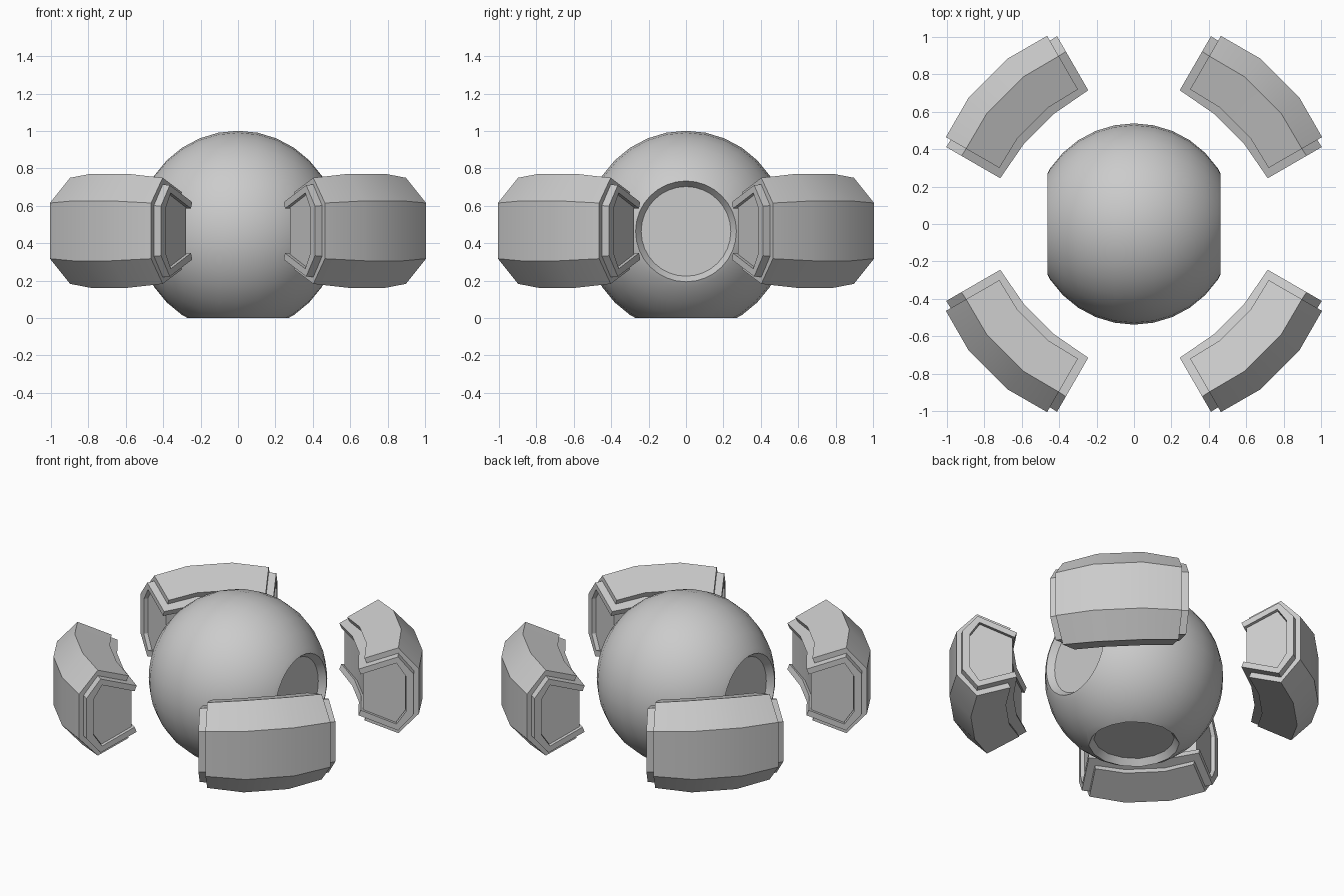
import bpy, bmesh, math
from mathutils import Vector, Matrix

if "Cube" in bpy.data.objects:
    bpy.data.objects.remove(bpy.data.objects["Cube"])

CZ = 0.466  # height of the centre line

grey = bpy.data.materials.new("grey")
grey.diffuse_color = (0.6, 0.6, 0.6, 1)
grey.use_nodes = True
grey.node_tree.nodes["Principled BSDF"].inputs["Base Color"].default_value = grey.diffuse_color


def finish(bm, name):
    bmesh.ops.recalc_face_normals(bm, faces=bm.faces[:])
    mesh = bpy.data.meshes.new(name)
    bm.to_mesh(mesh)
    bm.free()
    mesh.materials.append(grey)
    ob = bpy.data.objects.new(name, mesh)
    bpy.context.collection.objects.link(ob)
    bpy.ops.object.select_all(action='DESELECT')
    ob.select_set(True)
    bpy.context.view_layer.objects.active = ob
    bpy.ops.object.shade_smooth_by_angle(angle=math.radians(30))
    return ob


# Round core with shallow tapered sockets on both sides and underneath
bm = bmesh.new()
bmesh.ops.create_uvsphere(bm, u_segments=32, v_segments=16, radius=0.538,
                          matrix=Matrix.Rotation(math.radians(90), 4, 'Y'))
for d in (Vector((1, 0, 0)), Vector((-1, 0, 0)), Vector((0, 0, -1))):
    bmesh.ops.bisect_plane(bm, geom=bm.verts[:] + bm.edges[:] + bm.faces[:],
                           plane_co=d * 0.463, plane_no=d, clear_outer=True)
    rim = [e for e in bm.edges if e.is_boundary]
    cap = bmesh.ops.holes_fill(bm, edges=rim, sides=0)["faces"]
    bmesh.ops.recalc_face_normals(bm, faces=bm.faces[:])
    bmesh.ops.inset_region(bm, faces=cap, thickness=0.03, depth=-0.04)
bmesh.ops.translate(bm, verts=bm.verts[:], vec=Vector((0, 0, 0.463)))
finish(bm, "round_body")


# Curved panels: a (radius, height) profile lofted through four stations
def panel(name, profile, turn, extra):
    ca, sa = math.cos(turn), math.sin(turn)
    bm = bmesh.new()
    rings = []
    for side, end in ((-1, True), (-1, False), (1, False), (1, True)):
        ring = []
        for r, z in profile:
            if end:  # ends are slightly smaller and slanted
                u = 0.721 + (r - 0.764) * 0.94
                v = side * (0.297 + 0.268 * (u - 0.721) + extra)
                z *= 0.93
            else:
                u = r
                v = side * 0.0875 * (r + 0.588)
            ring.append(bm.verts.new((u * ca - v * sa, u * sa + v * ca, CZ + z)))
        rings.append(ring)
    n = len(profile)
    for a, b in zip(rings, rings[1:]):
        for i in range(n):
            j = (i + 1) % n
            bm.faces.new((a[i], a[j], b[j], b[i]))
    bm.faces.new(rings[0])
    bm.faces.new(rings[-1])
    finish(bm, name)


def both(half):
    # half profile from outer wall to inner tip, mirrored in height
    return [(r, z) for r, z in reversed(half)] + [(r, -z) for r, z in half]


def channel(outer, inner):
    # C-shaped section, open towards the body
    return both(outer) + both(inner)[::-1]


shell = channel([(1.103, 0.16), (0.975, 0.305), (0.764, 0.222)],
                [(1.06, 0.142), (0.965, 0.262), (0.78, 0.186)])
liner = channel([(1.062, 0.143), (0.965, 0.263), (0.719, 0.165)],
                [(1.015, 0.124), (0.955, 0.218), (0.733, 0.128)])
filling = both([(1.016, 0.125), (0.955, 0.219), (0.75, 0.136)])

for k, where in enumerate(("back_right", "back_left", "front_left", "front_right")):
    turn = math.radians(45 + 90 * k)
    panel(where + "_panel_shell", shell, turn, 0)
    panel(where + "_panel_liner", liner, turn, 0.047)
    panel(where + "_panel_filling", filling, turn, 0.022)
